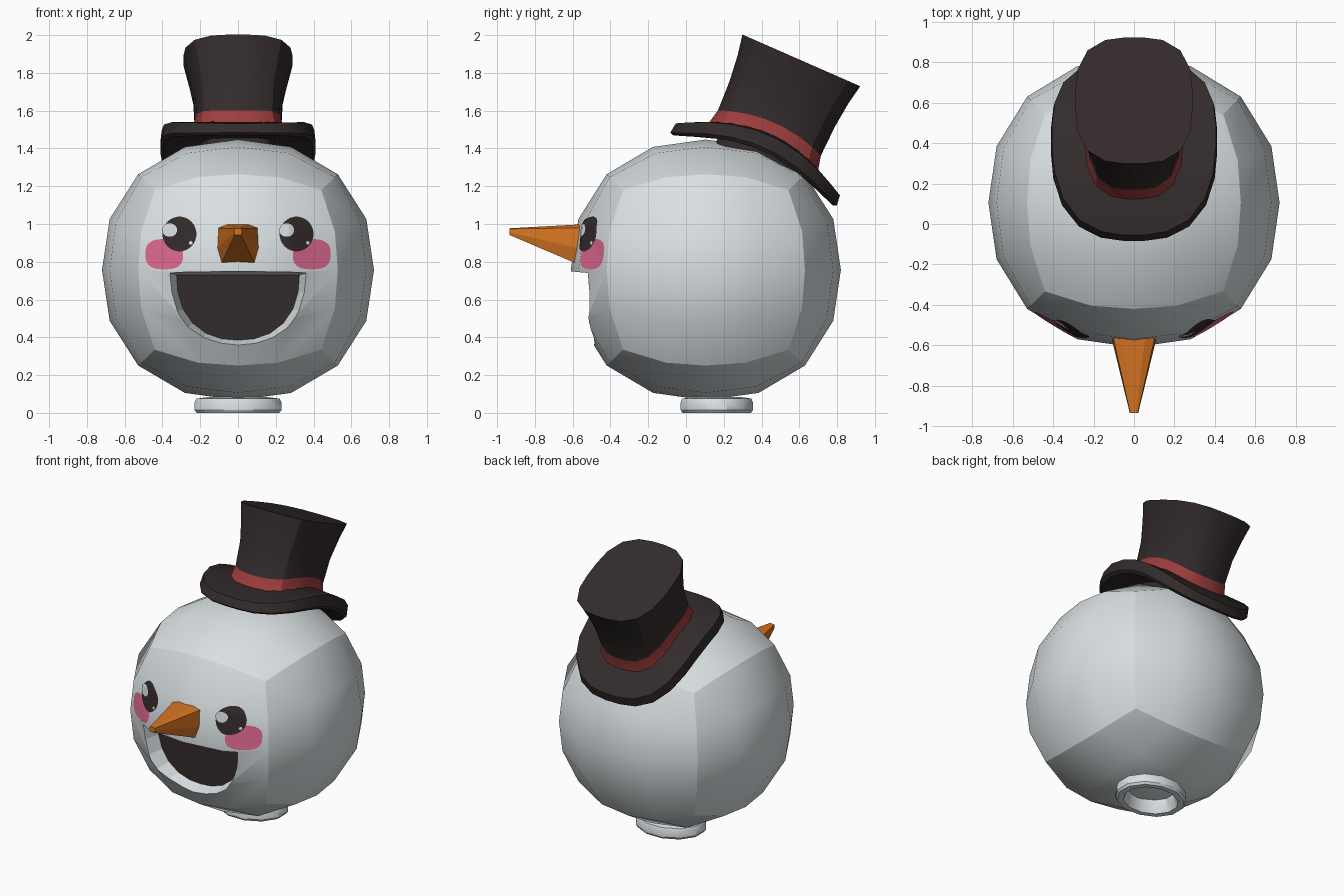
import bpy, bmesh, math
from mathutils import Vector, Matrix
from mathutils.bvhtree import BVHTree

if "Cube" in bpy.data.objects:
    bpy.data.objects.remove(bpy.data.objects["Cube"], do_unlink=True)


def material(name, rgb):
    m = bpy.data.materials.new(name)
    m.use_nodes = True
    m.diffuse_color = (*rgb, 1)
    m.node_tree.nodes["Principled BSDF"].inputs["Base Color"].default_value = (*rgb, 1)
    return m


SNOW = material("snow_grey", (0.70, 0.75, 0.77))
DARK = material("dark_brown", (0.033, 0.024, 0.024))
RED = material("band_red", (0.35, 0.048, 0.048))
ORANGE = material("carrot_orange", (0.66, 0.175, 0.016))
PINK = material("blush_pink", (0.74, 0.14, 0.28))


def add_object(name, bm, mats, angle=None):
    mesh = bpy.data.meshes.new(name)
    bm.to_mesh(mesh)
    bm.free()
    obj = bpy.data.objects.new(name, mesh)
    bpy.context.collection.objects.link(obj)
    for m in mats:
        mesh.materials.append(m)
    bpy.ops.object.select_all(action="DESELECT")
    obj.select_set(True)
    bpy.context.view_layer.objects.active = obj
    if angle is not None:
        bpy.ops.object.shade_smooth_by_angle(angle=math.radians(angle))
    return obj


def loft(name, rings, mats, angle=None, colours=None, closed=False):
    """Skin a stack of equal rings; cap the ends, or join last to first."""
    bm = bmesh.new()
    rows = [[bm.verts.new(p) for p in ring] for ring in rings]
    n = len(rows[0])
    pairs = list(zip(rows, rows[1:])) + ([(rows[-1], rows[0])] if closed else [])
    for k, (a, b) in enumerate(pairs):
        for i in range(n):
            j = (i + 1) % n
            f = bm.faces.new((a[i], a[j], b[j], b[i]))
            f.material_index = colours[k] if colours else 0
    if not closed:
        bm.faces.new(rows[0])
        bm.faces.new(rows[-1])
    bmesh.ops.recalc_face_normals(bm, faces=bm.faces)
    return add_object(name, bm, mats, angle)


def oval(rx, ry, power=2, n=20):
    """Rounded-rectangle outline."""
    pts = []
    for i in range(n):
        a = 2 * math.pi * (i + 0.5) / n
        c, s = math.cos(a), math.sin(a)
        k = (abs(c) ** power + abs(s) ** power) ** (-1 / power)
        pts.append((rx * c * k, ry * s * k))
    return pts


# Head: a cube rounded into a slightly boxy ball, with crisp seams between its six sides
CENTRE = Vector((0, 0.105, 0.757))
RADII = Vector((0.72, 0.715, 0.69))
BULGE = 2.24
bm = bmesh.new()
bmesh.ops.create_cube(bm, size=2)
bmesh.ops.subdivide_edges(bm, edges=bm.edges[:], cuts=3, use_grid_fill=True)
for e in bm.edges:
    a, b = (v.co for v in e.verts)
    on_seam = sum(abs(a[i]) > 0.99 and abs(a[i] - b[i]) < 0.01 for i in range(3)) > 1
    e.smooth = not on_seam
for v in bm.verts:
    d = Vector([math.tan(c * math.pi / 4) for c in v.co])
    d /= sum(abs(c) ** BULGE for c in d) ** (1 / BULGE)
    v.co = CENTRE + d * RADII
for f in bm.faces:
    f.smooth = True
surface = BVHTree.FromBMesh(bm)
head = add_object("head", bm, [SNOW, DARK])


# Mouth: flared half-round recess with a dark back
def mouth_ring(y, half, top, bottom):
    ring = []
    for i in range(13):
        a = math.pi * i / 12
        c, s = math.cos(a), math.sin(a)
        k = (abs(c) ** 2.3 + abs(s) ** 2.3) ** (-1 / 2.3)
        ring.append((half * c * k, y, top - (top - bottom) * s * k))
    return ring


MOUTH_BACK = -0.41
cutter = loft("mouth_cutter", [mouth_ring(MOUTH_BACK, 0.325, 0.73, 0.385),
                               mouth_ring(-0.72, 0.427, 0.76, 0.283)], [SNOW])
cutter.hide_render = True
cutter.hide_viewport = True
cut = head.modifiers.new("mouth", "BOOLEAN")
cut.operation = "DIFFERENCE"
cut.solver = "EXACT"
cut.object = cutter
bpy.context.view_layer.objects.active = head
bpy.ops.object.modifier_apply(modifier=cut.name)
bpy.data.objects.remove(cutter, do_unlink=True)
bm = bmesh.new()
bm.from_mesh(head.data)
for e in bm.edges:
    if e.calc_face_angle(0) > math.radians(35):
        e.smooth = False
for f in bm.faces:
    at_back = all(abs(v.co.y - MOUTH_BACK) < 0.002 for v in f.verts)
    f.material_index = 1 if at_back and abs(f.normal.y) > 0.9 else 0
bm.to_mesh(head.data)
bm.free()


# Face markings: thin patches draped over the head
def patch(name, x, z, outline, mat, lift, rows=5):
    bm = bmesh.new()

    def drape(px, pz):
        hit = surface.ray_cast(Vector((px, -2, pz)), Vector((0, 1, 0)))[0]
        return bm.verts.new(hit - Vector((0, lift, 0)))

    middle = drape(x, z)
    last = None
    n = len(outline)
    for r in range(1, rows + 1):
        ring = [drape(x + u * r / rows, z + w * r / rows) for u, w in outline]
        for i in range(n):
            j = (i + 1) % n
            if last:
                bm.faces.new((last[i], ring[i], ring[j], last[j]))
            else:
                bm.faces.new((middle, ring[i], ring[j]))
        last = ring
    for f in bm.faces:
        f.smooth = True
    add_object(name, bm, [mat])


for side, s in (("left", 1), ("right", -1)):
    patch(side + "_blush", s * 0.39, 0.84, oval(0.1, 0.08, 2.8, 28), PINK, 0.004)
    patch(side + "_eye", s * 0.31, 0.947, oval(0.09, 0.092, 2, 28), DARK, 0.006)
    patch(side + "_eye_glint", s * 0.31 - 0.052, 0.968, oval(0.04, 0.036, 2, 16), SNOW, 0.009, 3)
    patch(side + "_eye_spark", s * 0.31 + 0.06, 0.9, oval(0.01, 0.01, 2, 8), SNOW, 0.009, 1)

# Nose: faceted carrot
half = [(0.06, 1.0), (0.112, 0.98), (0.122, 0.86), (0.1, 0.765)]
base = half + [(-x, z) for x, z in reversed(half)]
tip = [(x * 0.17, 0.96 + (z - 0.885) * 0.15) for x, z in base]
loft("nose", [[(x, -0.52, z) for x, z in base], [(x, -0.935, z) for x, z in tip]], [ORANGE])

# Neck ring: thin open collar beneath the head
profile = [(0.96, 0.075), (1, 0.055), (1, 0.015), (0.95, 0), (0.78, 0), (0.74, 0.015), (0.66, 0.085)]
loft("neck_ring", [[(x * k, 0.163 + y * k, z) for x, y in oval(0.238, 0.198, 2, 12)]
                   for k, z in profile], [SNOW], 32, closed=True)

# Hat: built upright, then tipped back
TILT = Matrix.Translation((0, 0.43, 1.455)) @ Matrix.Rotation(math.radians(-23.7), 4, "X")


def bend(y):
    return 0.03 - 0.68 * y * y


def hat_ring(rx, ry, height, amount, n=20, droop=0, power=3):
    return [TILT @ Vector((x, y, height + bend(y) * amount - droop * (x / 0.41) ** 2))
            for x, y in oval(rx, ry, power, n)]


brim = [(0.15, 0.18, -0.09, 0), (0.395, 0.465, -0.07, 0.035), (0.412, 0.482, -0.052, 0.03),
        (0.405, 0.475, 0, 0.012), (0.18, 0.25, 0, 0)]
loft("hat_brim", [hat_ring(rx, ry, h, 1, 24, droop, 2.7) for rx, ry, h, droop in brim], [DARK], 35)
loft("hat_crown", [hat_ring(0.245, 0.318, -0.02, 1), hat_ring(0.23, 0.298, 0.06, 1),
                   hat_ring(0.237, 0.304, 0.21, 0.4), hat_ring(0.265, 0.32, 0.345, 0.15),
                   hat_ring(0.29, 0.341, 0.449, 0)], [DARK, RED], 30, [1, 0, 0, 0])
loft("hat_lining", [hat_ring(0.2, 0.24, -0.2, 0), hat_ring(0.2, 0.24, -0.05, 0.5)], [DARK], 30)
